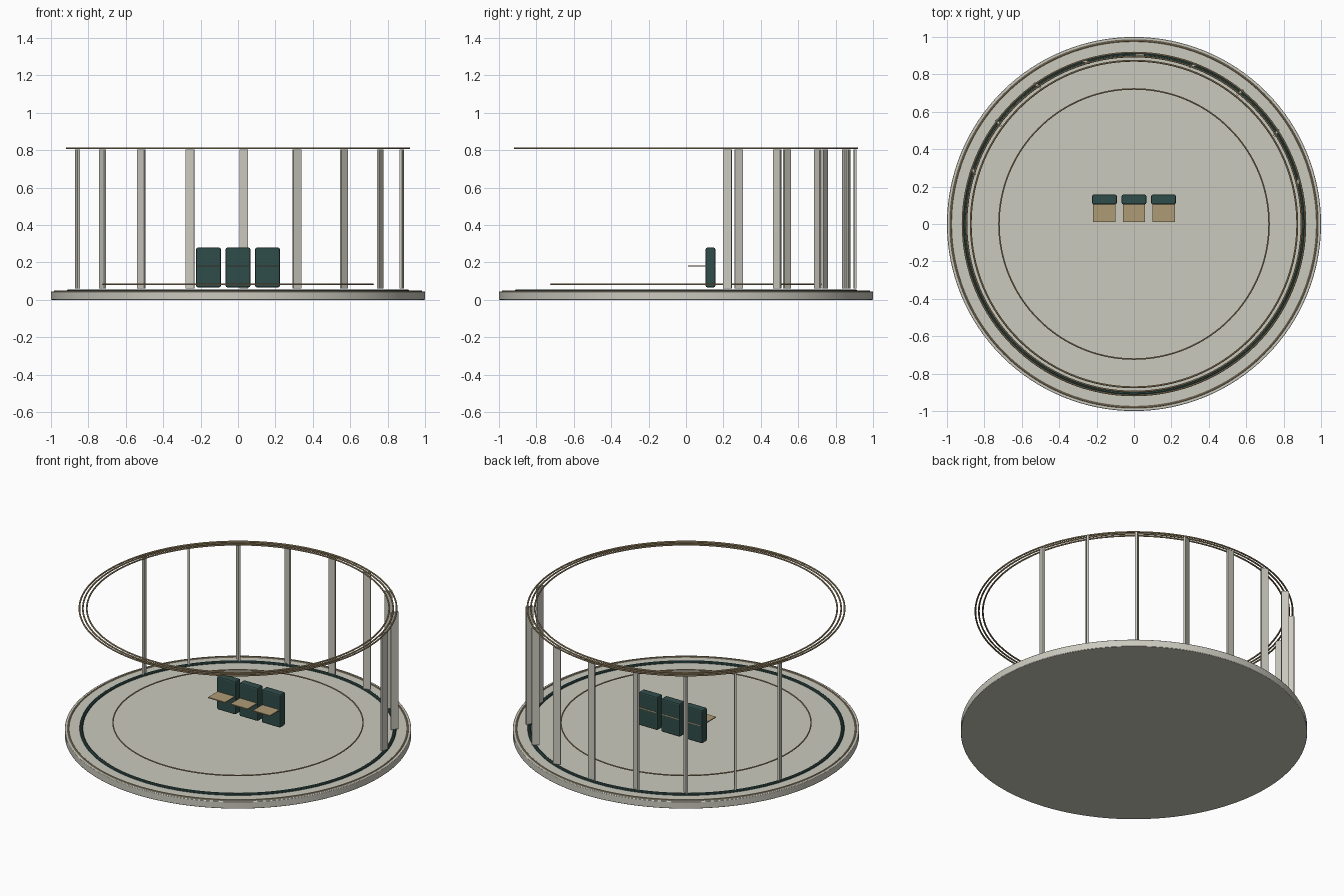
import bpy
from math import radians, cos, sin

cube = bpy.data.objects.get("Cube")
if cube:
    bpy.data.objects.remove(cube, do_unlink=True)


def material(name, rgb):
    m = bpy.data.materials.new(name)
    m.use_nodes = True
    m.diffuse_color = (*rgb, 1)
    m.node_tree.nodes["Principled BSDF"].inputs["Base Color"].default_value = (*rgb, 1)
    return m


stone = material("pale stone", (0.60, 0.59, 0.52))
green = material("dark green", (0.03, 0.075, 0.068))
bronze = material("bronze", (0.43, 0.33, 0.18))


def finish(name, mat, bevel=0, smooth=False):
    ob = bpy.context.object
    ob.name = name
    ob.data.materials.append(mat)
    if bevel:
        mod = ob.modifiers.new("Bevel", 'BEVEL')
        mod.width, mod.segments = bevel, 2
    if smooth:
        bpy.ops.object.shade_smooth_by_angle(angle=radians(35))
    return ob


def ring(name, radius, thickness, z, mat):
    bpy.ops.mesh.primitive_torus_add(major_radius=radius, minor_radius=thickness,
                                     major_segments=128, minor_segments=10,
                                     location=(0, 0, z))
    return finish(name, mat, smooth=True)


def box(name, size, location, mat, turn=0, bevel=0):
    bpy.ops.mesh.primitive_cube_add(size=1, location=location, rotation=(0, 0, turn))
    bpy.context.object.scale = size
    bpy.ops.object.transform_apply(location=False, rotation=False, scale=True)
    return finish(name, mat, bevel)


# Round floor slab
bpy.ops.mesh.primitive_cylinder_add(vertices=128, radius=1, depth=0.045,
                                    location=(0, 0, 0.0225))
finish("floor_slab", stone, bevel=0.003, smooth=True)

# Rings set on and just above the floor
ring("floor_edge_trim", 0.98, 0.005, 0.045, bronze)
ring("floor_green_ring", 0.905, 0.01, 0.047, green)
ring("floating_inner_ring", 0.722, 0.004, 0.083, bronze)

# Three thin rings overhead
for label, radius in (("outer", 0.916), ("middle", 0.896), ("inner", 0.873)):
    ring(f"overhead_ring_{label}", radius, 0.005, 0.81, bronze)

# Arc of flat posts around the back, each turned against its place on the arc
POSTS = 9
for i in range(POSTS):
    a = radians(14.2 + 18.45 * i)
    box(f"post_{i + 1}", (0.045, 0.013, 0.745),
        (0.904 * cos(a), 0.904 * sin(a), 0.4325), stone, turn=radians(90) - a)

# Row of three chairs: upright back with a thin seat plate through it
for side, x in (("right", -0.158), ("middle", 0), ("left", 0.158)):
    box(f"chair_back_{side}", (0.132, 0.052, 0.212), (x, 0.131, 0.173), green, bevel=0.008)
    box(f"chair_seat_{side}", (0.12, 0.148, 0.006), (x, 0.0845, 0.18), bronze)
